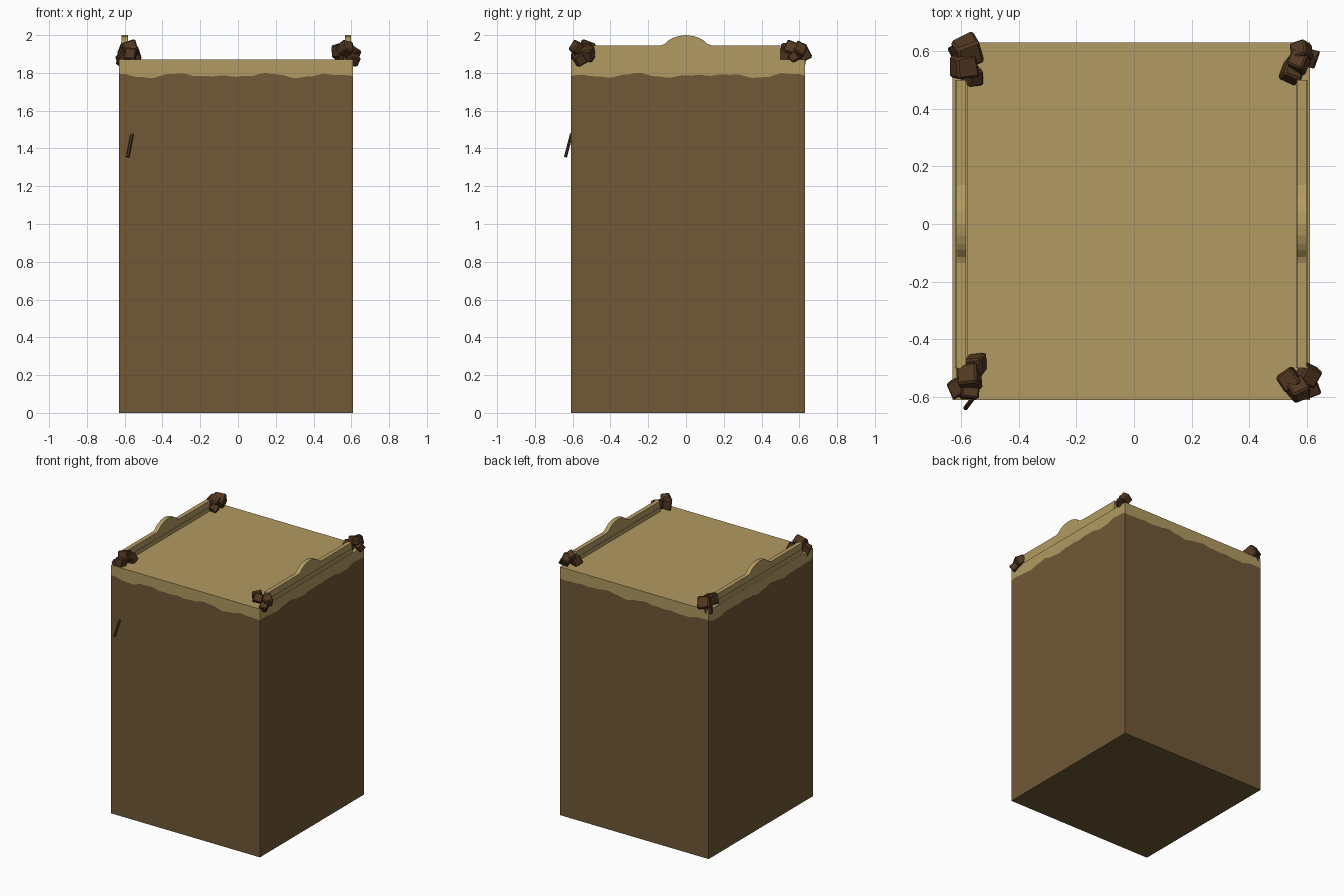
import bpy, bmesh, math, random
from mathutils import Vector, Matrix, Euler

if "Cube" in bpy.data.objects:
    bpy.data.objects.remove(bpy.data.objects["Cube"])

random.seed(4)


def material(name, rgb):
    m = bpy.data.materials.new(name)
    m.diffuse_color = [(c / 255 / 12.92 if c < 11 else ((c / 255 + 0.055) / 1.055) ** 2.4) for c in rgb] + [1]
    m.use_nodes = True
    m.node_tree.nodes["Principled BSDF"].inputs["Base Color"].default_value = m.diffuse_color
    return m


SAND = material("sand", (178, 155, 98))
EARTH = material("brown earth", (112, 88, 55))
ROCK = material("dark brown rock", (82, 56, 34))


def finish(name, bm, mats):
    bmesh.ops.recalc_face_normals(bm, faces=bm.faces)
    me = bpy.data.meshes.new(name)
    bm.to_mesh(me)
    bm.free()
    for m in mats:
        me.materials.append(m)
    ob = bpy.data.objects.new(name, me)
    bpy.context.collection.objects.link(ob)
    return ob


# Earth block with a flush sand cap that ends in a wavy edge
X0, X1, Y0, Y1, TOP = -0.63, 0.61, -0.61, 0.63, 1.87
N = 40
corners = [(X0, Y0), (X1, Y0), (X1, Y1), (X0, Y1)]
ring = []
for k in range(4):
    a, b = Vector(corners[k]), Vector(corners[(k + 1) % 4])
    ring += [a.lerp(b, i / N) for i in range(N)]


def wave(i):
    t = 2 * math.pi * i / len(ring)
    return (1.786 + 0.007 * math.sin(12 * t + 2.6) + 0.006 * math.sin(19 * t + 1)
            + 0.003 * math.sin(47 * t))


bm = bmesh.new()
low = [bm.verts.new((p.x, p.y, 0)) for p in ring]
mid = [bm.verts.new((p.x, p.y, wave(i))) for i, p in enumerate(ring)]
top = [bm.verts.new((p.x, p.y, TOP)) for p in ring]
for i in range(len(ring)):
    j = (i + 1) % len(ring)
    bm.faces.new((low[i], low[j], mid[j], mid[i])).material_index = 0
    bm.faces.new((mid[i], mid[j], top[j], top[i])).material_index = 1
bm.faces.new(low[::-1]).material_index = 0
bm.faces.new(top).material_index = 1
finish("ground_block", bm, [EARTH, SAND])

# Side rails: crested board on a slightly wider base
half = [(0.5, 1.86), (0.5, 1.945), (0.135, 1.945), (0.115, 1.952), (0.09, 1.974),
        (0.07, 1.985), (0.04, 1.995), (0.0, 2.0)]
crest = half + [(-y, z) for y, z in half[-2::-1]]
base = [(0.5, 1.86), (0.5, 1.9), (-0.5, 1.9), (-0.5, 1.86)]


def board(name, outline, cx, width):
    bm = bmesh.new()
    f = bm.faces.new([bm.verts.new((cx - width / 2, y, z)) for y, z in outline])
    new = bmesh.ops.extrude_face_region(bm, geom=[f])["geom"]
    bmesh.ops.translate(bm, verts=[v for v in new if isinstance(v, bmesh.types.BMVert)],
                        vec=(width, 0, 0))
    return finish(name, bm, [SAND])


for side, cx in (("left", -0.599), ("right", 0.582)):
    board(side + "_rail", crest, cx, 0.033)
    board(side + "_rail_base", base, cx, 0.041)


# Corner rock piles: tumbled, chipped blocks
def rock_pile(name, rocks):
    bm = bmesh.new()
    for x, y, z, s in rocks:
        part = bmesh.new()
        bmesh.ops.create_cube(part, size=s)
        for v in part.verts:
            v.co *= random.uniform(0.88, 1.08)
        bmesh.ops.bevel(part, geom=part.edges[:], offset=s * 0.1, segments=1, affect='EDGES')
        rot = Euler([random.uniform(-0.6, 0.6) for _ in range(3)]).to_matrix().to_4x4()
        part.transform(Matrix.Translation((x, y, z)) @ rot)
        tmp = bpy.data.meshes.new("tmp")
        part.to_mesh(tmp)
        part.free()
        bm.from_mesh(tmp)
        bpy.data.meshes.remove(tmp)
    finish(name, bm, [ROCK])


rock_pile("front_left_rocks", [(-0.55, -0.49, 1.895, 0.066), (-0.575, -0.53, 1.925, 0.075),
                               (-0.607, -0.562, 1.875, 0.062), (-0.57, -0.575, 1.9, 0.06)])
rock_pile("front_right_rocks", [(0.538, -0.54, 1.92, 0.07), (0.603, -0.522, 1.9, 0.07),
                                (0.57, -0.575, 1.93, 0.068), (0.61, -0.565, 1.87, 0.055)])
rock_pile("back_right_rocks", [(0.58, 0.6, 1.92, 0.065), (0.55, 0.53, 1.895, 0.072),
                               (0.612, 0.575, 1.885, 0.05), (0.57, 0.565, 1.93, 0.065)])
rock_pile("back_left_rocks", [(-0.58, 0.6, 1.91, 0.088), (-0.592, 0.55, 1.915, 0.08),
                              (-0.56, 0.515, 1.885, 0.058), (-0.61, 0.6, 1.86, 0.055)])

# Small stick poking out of the front face
a, b = Vector((-0.584, -0.638, 1.355)), Vector((-0.56, -0.606, 1.478))
bm = bmesh.new()
bmesh.ops.create_cone(bm, cap_ends=True, segments=6, radius1=0.009, radius2=0.009, depth=(b - a).length)
bm.transform(Matrix.Translation((a + b) / 2) @ (b - a).to_track_quat('Z', 'Y').to_matrix().to_4x4())
finish("stick", bm, [ROCK])
